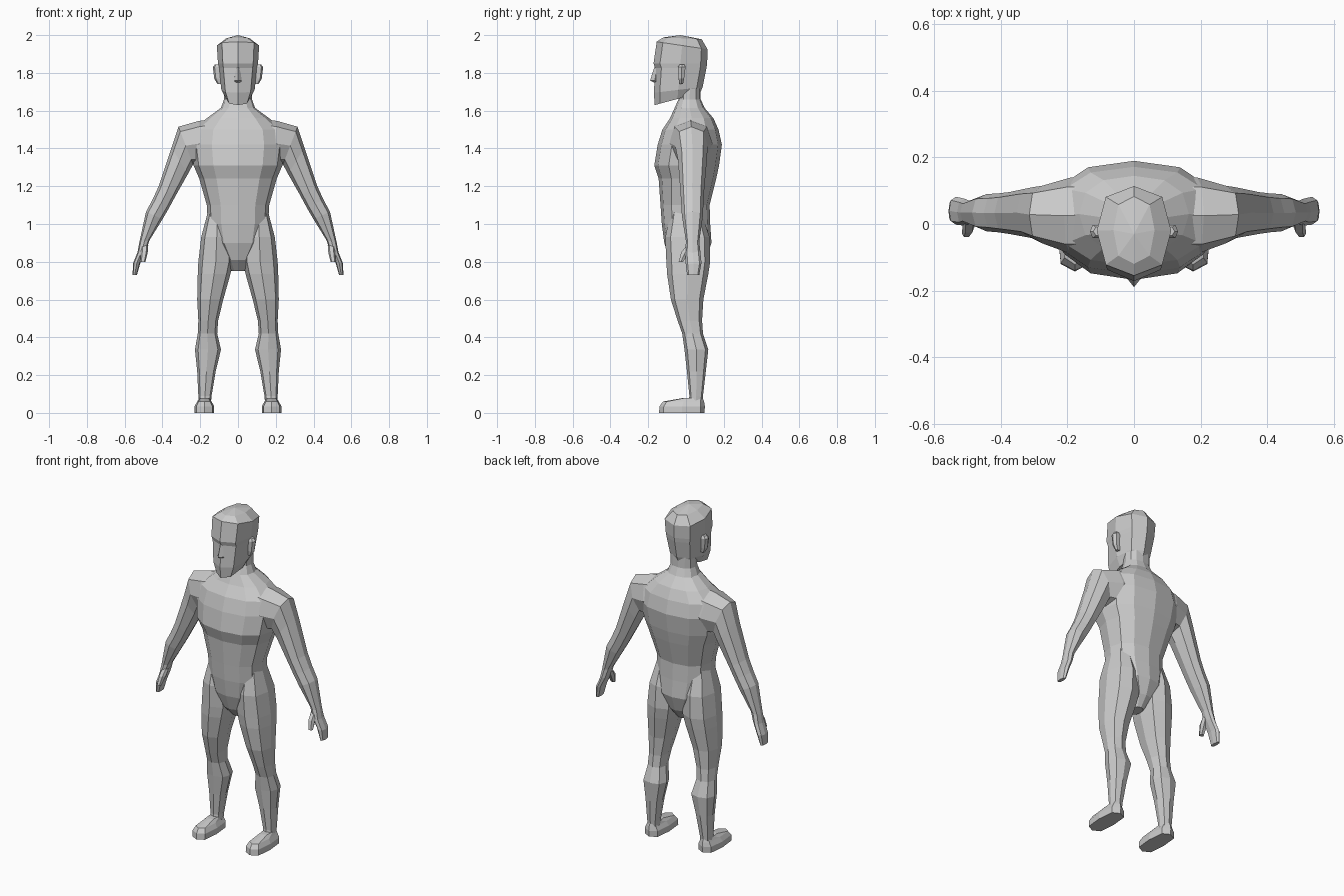
import bpy, bmesh
from math import cos, sin, tau, copysign
from mathutils import Vector


def ring(x0, z0, x1, z1, yf, yb, n=8, p=0.85, tilt=0.0, phase=0.0):
    """Rounded section from inner to outer point; tilt raises the back edge."""
    mid = Vector(((x0 + x1) / 2, (yf + yb) / 2, (z0 + z1) / 2))
    u = Vector(((x1 - x0) / 2, 0, (z1 - z0) / 2))
    v = Vector((0, (yb - yf) / 2, tilt / 2))
    pts = []
    for i in range(n):
        c, s = cos(tau * (i + phase) / n), sin(tau * (i + phase) / n)
        pts.append(mid + u * copysign(abs(c) ** p, c) + v * copysign(abs(s) ** p, s))
    return pts


def loft(name, rings, side=1, tip=None):
    bm = bmesh.new()
    loops = [[bm.verts.new((q.x * side, q.y, q.z)) for q in r] for r in rings]
    n = len(loops[0])
    for a, b in zip(loops, loops[1:]):
        for i in range(n):
            j = (i + 1) % n
            bm.faces.new((a[i], a[j], b[j], b[i]))
    bm.faces.new(loops[0])
    if tip:
        t = bm.verts.new(tip)
        for i in range(n):
            bm.faces.new((loops[-1][i], loops[-1][(i + 1) % n], t))
    else:
        bm.faces.new(loops[-1])
    bmesh.ops.recalc_face_normals(bm, faces=bm.faces)
    me = bpy.data.meshes.new(name)
    bm.to_mesh(me)
    bm.free()
    ob = bpy.data.objects.new(name, me)
    bpy.context.collection.objects.link(ob)
    return ob


# Torso and neck: height, half width, front, back
torso = [(0.75, 0.035, -0.03, 0.06), (0.81, 0.07, -0.085, 0.105),
         (0.90, 0.135, -0.115, 0.135), (1.00, 0.16, -0.128, 0.128),
         (1.10, 0.165, -0.135, 0.125), (1.24, 0.205, -0.145, 0.16),
         (1.31, 0.235, -0.168, 0.175), (1.42, 0.25, -0.15, 0.19),
         (1.50, 0.235, -0.125, 0.172), (1.56, 0.165, -0.085, 0.145),
         (1.615, 0.09, -0.06, 0.098), (1.66, 0.074, -0.04, 0.078),
         (1.78, 0.074, -0.03, 0.075)]
body = loft("body", [ring(-w, z, w, z, f, b, 12) for z, w, f, b in torso])
parts = []

# Head: height at middle, half width, front, back, tilt
head = [(1.662, 0.062, -0.166, 0.075, 0.065), (1.71, 0.088, -0.17, 0.088, 0.03),
        (1.825, 0.102, -0.163, 0.108, 0), (1.85, 0.106, -0.172, 0.112, 0),
        (1.945, 0.112, -0.155, 0.114, -0.04), (1.983, 0.062, -0.12, 0.083, -0.01)]
parts.append(loft("head", [ring(-w, z, w, z, f, b, 8, 0.8, t)
                           for z, w, f, b, t in head], tip=(0, -0.03, 2.0)))
# Nose
parts.append(loft("nose", [ring(-w, z, w, z, f, -0.14, 4, 1)
                           for z, w, f in [(1.75, 0.016, -0.172), (1.76, 0.02, -0.19),
                                           (1.83, 0.01, -0.168)]]))

# Leg: height, inner x, outer x, front, back
leg = [(1.07, 0.06, 0.158, -0.08, 0.08), (0.93, 0.03, 0.195, -0.11, 0.125),
       (0.80, 0.025, 0.21, -0.104, 0.128), (0.735, 0.04, 0.213, -0.10, 0.118),
       (0.60, 0.078, 0.216, -0.08, 0.092), (0.49, 0.105, 0.21, -0.045, 0.085),
       (0.42, 0.11, 0.213, -0.02, 0.09), (0.335, 0.09, 0.228, -0.008, 0.118),
       (0.22, 0.118, 0.216, 0.005, 0.105), (0.09, 0.14, 0.21, 0.018, 0.09),
       (0.03, 0.145, 0.205, 0.01, 0.085)]
# Foot: same layout
foot = [(0.0, 0.126, 0.23, -0.143, 0.098), (0.035, 0.126, 0.23, -0.14, 0.1),
        (0.06, 0.14, 0.216, -0.122, 0.096), (0.078, 0.15, 0.205, -0.02, 0.088)]
# Arm: lower x z, upper x z, front, back
arm = [(0.10, 1.33, 0.10, 1.56, -0.09, 0.14), (0.17, 1.31, 0.21, 1.545, -0.09, 0.14),
       (0.238, 1.315, 0.315, 1.515, -0.058, 0.115), (0.265, 1.265, 0.352, 1.405, -0.042, 0.11),
       (0.33, 1.15, 0.42, 1.20, -0.03, 0.096), (0.365, 1.085, 0.452, 1.13, -0.025, 0.092),
       (0.40, 1.025, 0.487, 1.065, -0.022, 0.09), (0.468, 0.915, 0.523, 0.90, 0.0, 0.07),
       (0.487, 0.86, 0.532, 0.85, -0.005, 0.076), (0.515, 0.80, 0.556, 0.79, -0.002, 0.082),
       (0.535, 0.73, 0.558, 0.73, 0.006, 0.07)]
# Thumb and ear
thumb = [(0.475, 0.885, 0.515, 0.885, 0.0, 0.035), (0.478, 0.85, 0.515, 0.85, -0.028, 0.02),
         (0.49, 0.80, 0.518, 0.80, -0.04, -0.015)]
ear = [(1.74, 0.08, 0.108, -0.035, -0.015), (1.77, 0.085, 0.126, -0.042, -0.008),
       (1.83, 0.09, 0.133, -0.045, 0.0), (1.845, 0.09, 0.122, -0.036, -0.008)]

for s in (1, -1):
    for name, table, n, p in (("leg", leg, 8, 0.8), ("foot", foot, 8, 0.6), ("ear", ear, 6, 0.8)):
        parts.append(loft(name, [ring(a, z, b, z, f, k, n, p) for z, a, b, f, k in table], s))
    for name, table, n in (("arm", arm, 8), ("thumb", thumb, 6)):
        parts.append(loft(name, [ring(*r, n, 0.85) for r in table], s))

# Merge all parts into one skin
bpy.context.view_layer.objects.active = body
for part in parts:
    mod = body.modifiers.new("union", 'BOOLEAN')
    mod.operation = 'UNION'
    mod.solver = 'EXACT'
    mod.object = part
    bpy.ops.object.modifier_apply(modifier=mod.name)
    bpy.data.objects.remove(part, do_unlink=True)
